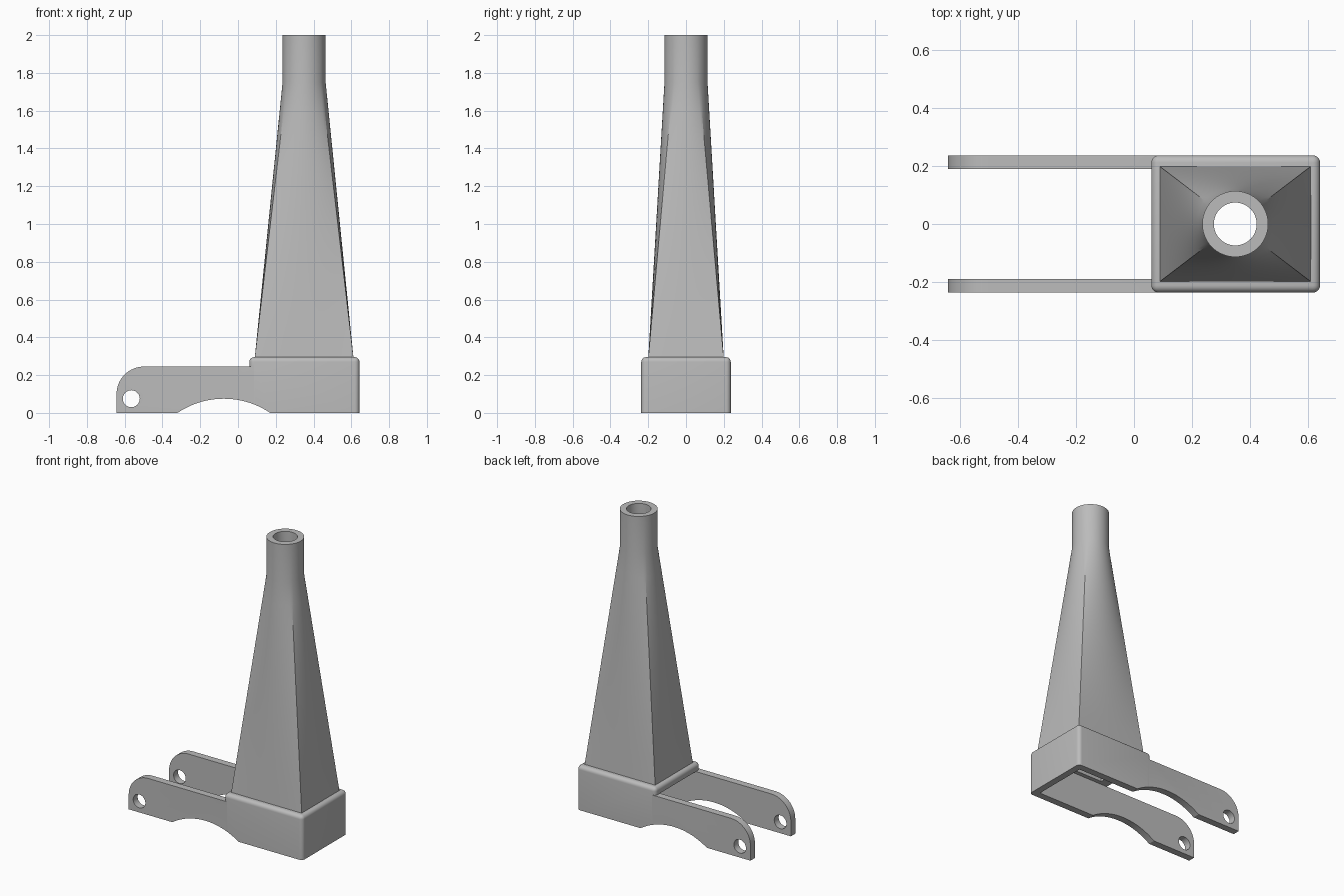
import bpy, bmesh, math
from mathutils import Matrix

if "Cube" in bpy.data.objects:
    bpy.data.objects.remove(bpy.data.objects["Cube"], do_unlink=True)

grey = bpy.data.materials.new("plain grey")
grey.use_nodes = True
grey.diffuse_color = (0.5, 0.5, 0.5, 1)
grey.node_tree.nodes["Principled BSDF"].inputs["Base Color"].default_value = (0.5, 0.5, 0.5, 1)

CX = 0.35            # tower axis
HALF_W = 0.237       # half width of the base
ARM_IN = 0.19        # inner face of the arms
ARM_TOP = 0.245
BASE_TOP = 0.295


def finish(name, bm):
    bmesh.ops.recalc_face_normals(bm, faces=bm.faces)
    mesh = bpy.data.meshes.new(name)
    bm.to_mesh(mesh)
    bm.free()
    mesh.materials.append(grey)
    ob = bpy.data.objects.new(name, mesh)
    bpy.context.collection.objects.link(ob)
    return ob


def box_mesh(x0, x1, y, z0, z1):
    bm = bmesh.new()
    bmesh.ops.create_cube(bm, size=1)
    bmesh.ops.scale(bm, vec=(x1 - x0, 2 * y, z1 - z0), verts=bm.verts)
    bmesh.ops.translate(bm, vec=((x0 + x1) / 2, 0, (z0 + z1) / 2), verts=bm.verts)
    return bm


def cylinder_across(name, x, z, r, segments):
    bm = bmesh.new()
    bmesh.ops.create_cone(bm, cap_ends=True, segments=segments, radius1=r, radius2=r, depth=1,
                          matrix=Matrix.Translation((x, 0, z)) @ Matrix.Rotation(math.pi / 2, 4, "X"))
    return finish(name, bm)


def prism(name, points, y0, y1):
    bm = bmesh.new()
    face = bm.faces.new([bm.verts.new((x, y0, z)) for x, z in points])
    new = bmesh.ops.extrude_face_region(bm, geom=[face])["geom"]
    bmesh.ops.translate(bm, vec=(0, y1 - y0, 0),
                        verts=[v for v in new if isinstance(v, bmesh.types.BMVert)])
    return finish(name, bm)


def combine(target, other, operation):
    mod = target.modifiers.new("combine", "BOOLEAN")
    mod.operation, mod.object, mod.solver = operation, other, "EXACT"
    bpy.context.view_layer.objects.active = target
    bpy.ops.object.modifier_apply(modifier=mod.name)
    bpy.data.objects.remove(other, do_unlink=True)


def smooth(ob):
    bpy.ops.object.select_all(action="DESELECT")
    ob.select_set(True)
    bpy.context.view_layer.objects.active = ob
    bpy.ops.object.shade_smooth_by_angle(angle=math.radians(25))


# Base block with rounded upright corners and top rim
bm = box_mesh(0.06, 0.643, HALF_W, 0, BASE_TOP)
rim = [e for e in bm.edges if max(v.co.z for v in e.verts) > 0.1]
bmesh.ops.bevel(bm, geom=rim, offset=0.025, segments=6, profile=0.5, affect="EDGES")
base = finish("base_with_arms", bm)

# Two arms with a rounded upper tip
R = 0.145
profile = [(-0.643, 0)]
for i in range(17):
    a = math.pi - i * math.pi / 32
    profile.append((-0.643 + R + R * math.cos(a), ARM_TOP - R + R * math.sin(a)))
profile += [(0.2, ARM_TOP), (0.2, 0)]
for side in (-1, 1):
    combine(base, prism("arm", profile, side * ARM_IN, side * HALF_W), "UNION")

# Hollow underside, tower opening, arches and pin holes
combine(base, finish("hollow", box_mesh(-0.02, 0.598, ARM_IN, -0.5, ARM_TOP)), "DIFFERENCE")
combine(base, finish("opening", box_mesh(CX - 0.222, CX + 0.222, 0.162, 0.1, 0.5)), "DIFFERENCE")
combine(base, cylinder_across("arch", -0.075, -0.363, 0.438, 160), "DIFFERENCE")
combine(base, cylinder_across("pin_hole", -0.565, 0.075, 0.045, 40), "DIFFERENCE")
smooth(base)


# Hollow tower blending from a rectangle into a round spout
N = 16               # steps along each side
BLEND_TOP = 1.75


def ring(bm, t, z, hx, hy, r):
    corners = [(hx, -hy), (hx, hy), (-hx, hy), (-hx, -hy)]
    verts = []
    for k in range(4):
        (xa, ya), (xb, yb) = corners[k], corners[(k + 1) % 4]
        start, end = math.atan2(ya, xa), math.atan2(yb, xb)
        if end < start:
            end += 2 * math.pi
        for i in range(N):
            s = i / N
            a = start + (end - start) * s
            x = (xa + (xb - xa) * s) * (1 - t) + r * math.cos(a) * t
            y = (ya + (yb - ya) * s) * (1 - t) + r * math.sin(a) * t
            verts.append(bm.verts.new((CX + x, y, z)))
    return verts


def wall(bm, hx, hy, r):
    steps = 10
    start = BASE_TOP - 0.01
    rings = [ring(bm, i / steps, start + (BLEND_TOP - start) * i / steps, hx, hy, r)
             for i in range(steps + 1)]
    return rings + [ring(bm, 1, 2.0, hx, hy, r)]


bm = bmesh.new()
loops = wall(bm, 0.262, 0.2, 0.114) + wall(bm, 0.222, 0.162, 0.074)[::-1]
for a, b in zip(loops, loops[1:] + loops[:1]):
    for i in range(len(a)):
        j = (i + 1) % len(a)
        bm.faces.new((a[i], a[j], b[j], b[i]))
smooth(finish("hollow_tower", bm))
